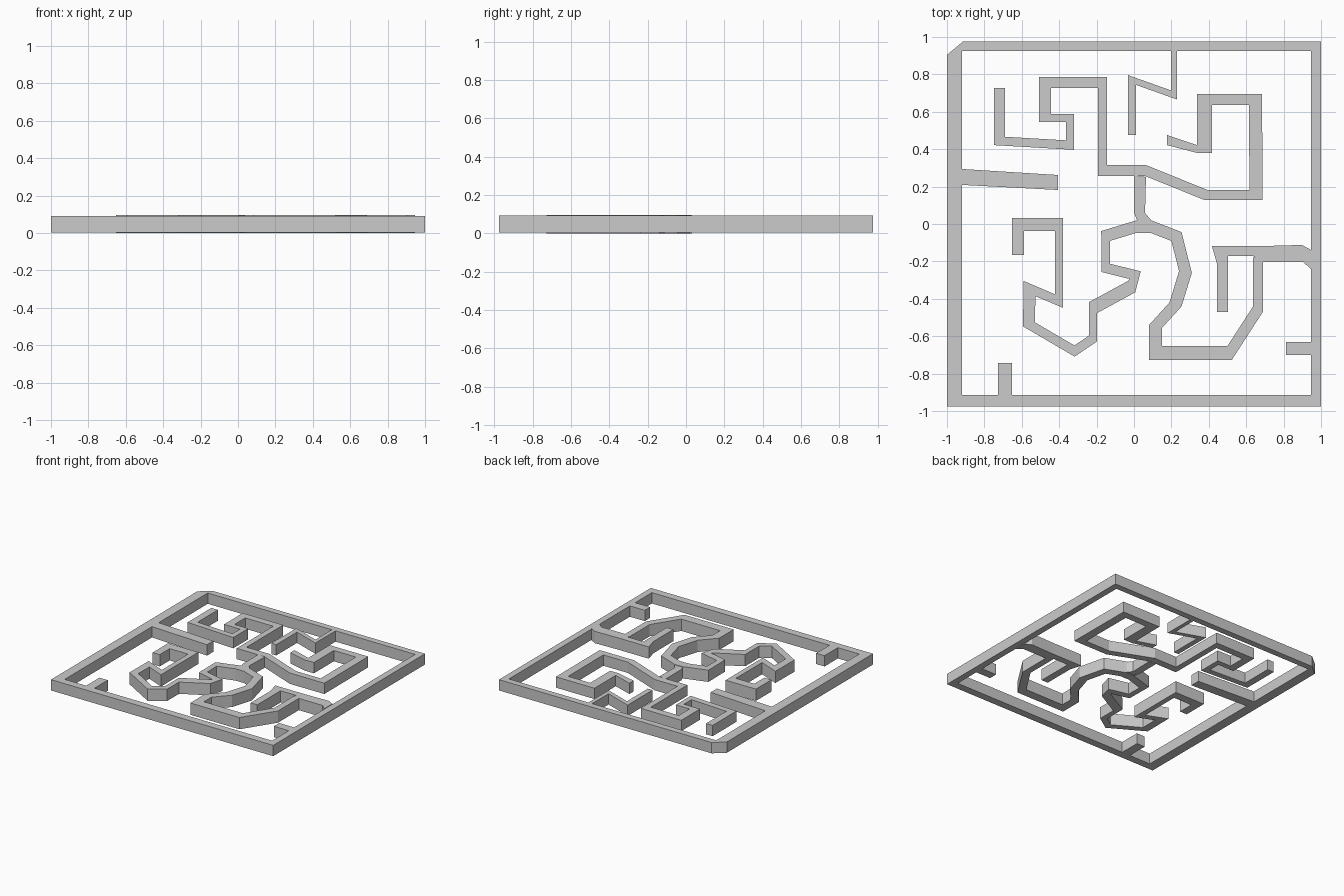
import bpy, bmesh
from mathutils import Vector

if "Cube" in bpy.data.objects:
    bpy.data.objects.remove(bpy.data.objects["Cube"])

LOW, HIGH = 0.004, 0.092          # most walls
CENTRE_LOW, CENTRE_HIGH = 0.0, 0.096   # lower winding wall is slightly taller


def slab(name, left, right, z0=LOW, z1=HIGH, closed=False):
    """Flat strip between two edge lines, extruded upward."""
    bm = bmesh.new()
    a = [bm.verts.new((p[0], p[1], z0)) for p in left]
    b = [bm.verts.new((p[0], p[1], z0)) for p in right]
    n = len(a)
    for i in range(n if closed else n - 1):
        j = (i + 1) % n
        bm.faces.new((a[i], a[j], b[j], b[i]))
    bmesh.ops.remove_doubles(bm, verts=bm.verts[:], dist=0.0005)
    top = bmesh.ops.extrude_face_region(bm, geom=bm.faces[:], use_keep_orig=True)
    moved = [v for v in top["geom"] if isinstance(v, bmesh.types.BMVert)]
    bmesh.ops.translate(bm, verts=moved, vec=(0, 0, z1 - z0))
    bmesh.ops.recalc_face_normals(bm, faces=bm.faces[:])
    mesh = bpy.data.meshes.new(name)
    bm.to_mesh(mesh)
    bm.free()
    obj = bpy.data.objects.new(name, mesh)
    bpy.context.collection.objects.link(obj)
    return obj


def wall(name, path, z0=LOW, z1=HIGH):
    """Mitred wall along (x, y, width of the following segment) points."""
    pts = [Vector(p[:2]) for p in path]
    half = [p[2] / 2 for p in path[:-1]]
    normals = []
    for p, q in zip(pts, pts[1:]):
        d = (q - p).normalized()
        normals.append(Vector((-d.y, d.x)))
    left, right = [], []
    for i, p in enumerate(pts):
        k, m = max(i - 1, 0), min(i, len(half) - 1)
        n1, n2, h1, h2 = normals[k], normals[m], half[k], half[m]
        det = n1.x * n2.y - n1.y * n2.x
        if abs(det) < 0.05:
            off = (n1 + n2).normalized() * (h1 + h2) / 2
        else:
            off = Vector((h1 * n2.y - h2 * n1.y, n1.x * h2 - n2.x * h1)) / det
        limit = 1.7 * max(h1, h2)
        if off.length > limit:
            off = off.normalized() * limit
        left.append(p + off)
        right.append(p - off)
    return slab(name, left, right, z0, z1)


# Outer border with one clipped corner
slab("border",
     [(-1, .904), (-.914, .976), (1, .976), (1, -.976), (-1, -.976)],
     [(-.92, .925), (-.92, .925), (.947, .925), (.947, -.914), (-.92, -.914)],
     closed=True)

# Short stubs growing from the border
slab("left_stub", [(-.92, .294), (-.406, .262)], [(-.92, .209), (-.406, .182)])
slab("bottom_stub", [(-.727, -.914), (-.727, -.743)], [(-.652, -.914), (-.652, -.743)])
slab("right_stub", [(.813, -.631), (.947, -.631)], [(.813, -.7), (.947, -.7)])
wall("top_zigzag", [(.214, .925, .033), (.214, .69, .035), (-.011, .77, .043),
                    (-.011, .476)])

# Upper winding wall, its hook and the link to the lower one
wall("upper_wall", [
    (.377, .38, .08), (.377, .666, .059), (.65, .666, .07), (.652, .155, .053),
    (.385, .155, .056), (.061, .286, .059), (-.168, .286, .048),
    (-.168, .757, .059), (-.476, .757, .064), (-.476, .567, .043),
    (-.342, .567, .043), (-.342, .422, .048), (-.719, .444, .059), (-.719, .727)])
slab("upper_hook", [(.176, .476), (.337, .422)], [(.176, .422), (.337, .38)])
slab("centre_link", [(0, .257), (0, .059), (.016, .021)],
     [(.064, .252), (.059, .059), (.091, .021)])

# Lower winding wall, from the left spiral through the centre to the right loop
wall("lower_wall", [
    (-.62, -.166, .064), (-.62, -.003, .07), (-.401, -.003, .043),
    (-.401, -.412, .05), (-.559, -.345, .064), (-.561, -.537, .051),
    (-.318, -.679, .05), (-.219, -.612, .043), (-.219, -.447, .072),
    (-.011, -.334, .05), (.005, -.273, .054), (-.15, -.235, .046),
    (-.152, -.064, .064), (.016, -.013, .07), (.088, -.013, .064),
    (.227, -.067, .064), (.275, -.257, .068), (.222, -.43, .062),
    (.115, -.548, .07), (.115, -.69, .075), (.511, -.69, .06),
    (.663, -.455, .053), (.663, -.18)], CENTRE_LOW, CENTRE_HIGH)

# Arm joining the right loop to the border
slab("right_arm",
     [(.444, -.471), (.444, -.214), (.417, -.118), (.636, -.118),
      (.69, -.118), (.898, -.112), (.947, -.139)],
     [(.503, -.471), (.503, -.214), (.503, -.171), (.636, -.171),
      (.69, -.203), (.904, -.203), (.947, -.241)], CENTRE_LOW, CENTRE_HIGH)
